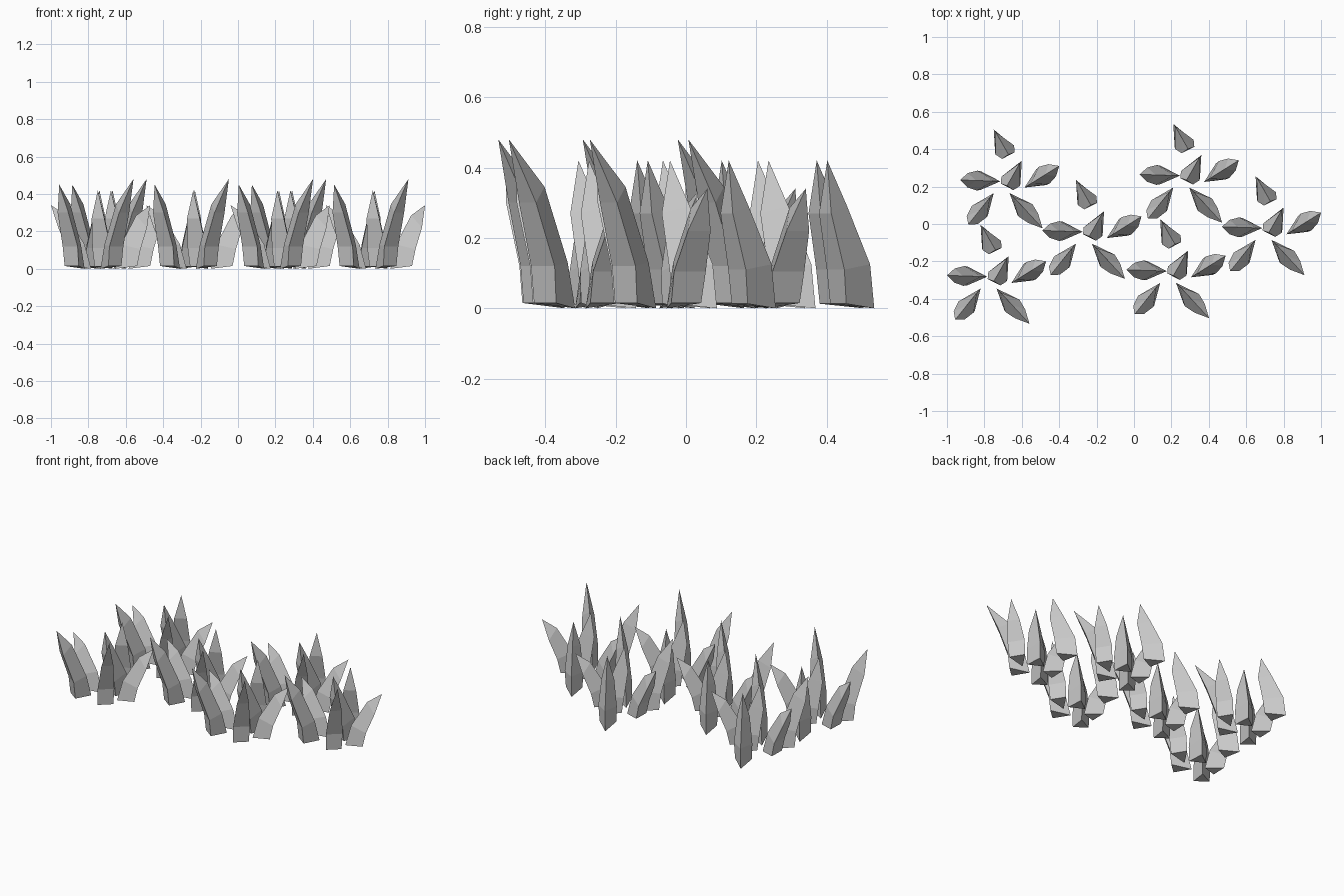
import bpy, bmesh
from math import radians, sin, cos

if "Cube" in bpy.data.objects:
    bpy.data.objects.remove(bpy.data.objects["Cube"])

# Each blade: name, inner ridge foot (x, y), lean angle,
#   rings of (ridge u, ridge z, flat u, flat z, half width), tip (u, side, z)
# u runs along the lean direction, coordinates relative to the clump's left tip
upright = [(0, 0, .115, .013, .05), (.015, .125, .125, .11, .055), (.09, .29, .16, .27, .038)]
side = [(0, 0, .105, .015, .05), (.035, .13, .125, .105, .053), (.13, .285, .175, .22, .038)]
front = [(0, 0, .115, .015, .047), (.03, .13, .125, .12, .05), (.12, .345, .185, .30, .036)]

BLADES = [
    ("back_blade", (.18, .275), -63, upright, (.155, .01, .42)),
    ("middle_blade", (.33, .108), -117, upright, (.155, -.01, .42)),
    ("left_blade", (.215, -.002), 178, side, (.215, 0, .34)),
    ("right_blade", (.345, -.035), 32, side, (.218, 0, .34)),
    ("front_left_blade", (.18, -.065), -127, front, (.215, -.008, .45)),
    ("front_right_blade", (.265, -.065), -48, front, (.258, .005, .48)),
]

# Left tip position of every clump
CLUMPS = [(-.93, .23), (-.49, -.04), (-1.0, -.28), (.03, .26), (-.04, -.25), (.47, -.02)]


def blade_mesh(name, foot, angle, rings, tip):
    """Three-sided bent blade: ridge on the inside, flat face on the outside."""
    a = radians(angle)
    bm = bmesh.new()

    def vert(u, v, z):
        return bm.verts.new((foot[0] + u * cos(a) - v * sin(a),
                             foot[1] + u * sin(a) + v * cos(a), z))

    loops = []
    for i, (ru, rz, fu, fz, w) in enumerate(rings):
        s = tip[1] * i / 3          # sideways bend grows towards the tip
        loops.append([vert(ru, s, rz), vert(fu, s - w, fz), vert(fu, s + w, fz)])
    top = vert(*tip)
    bm.faces.new(loops[0])
    for lo, hi in zip(loops, loops[1:]):
        for k in range(3):
            n = (k + 1) % 3
            bm.faces.new((lo[k], lo[n], hi[n], hi[k]))
    for k in range(3):
        bm.faces.new((loops[-1][k], loops[-1][(k + 1) % 3], top))
    bmesh.ops.recalc_face_normals(bm, faces=bm.faces)
    mesh = bpy.data.meshes.new(name)
    bm.to_mesh(mesh)
    bm.free()
    return mesh


# Six identical clumps sharing the blade meshes
meshes = [blade_mesh(*b) for b in BLADES]
for i, (x, y) in enumerate(CLUMPS, 1):
    for mesh in meshes:
        ob = bpy.data.objects.new(f"clump_{i}_{mesh.name}", mesh)
        ob.location = (x, y, 0)
        bpy.context.collection.objects.link(ob)
